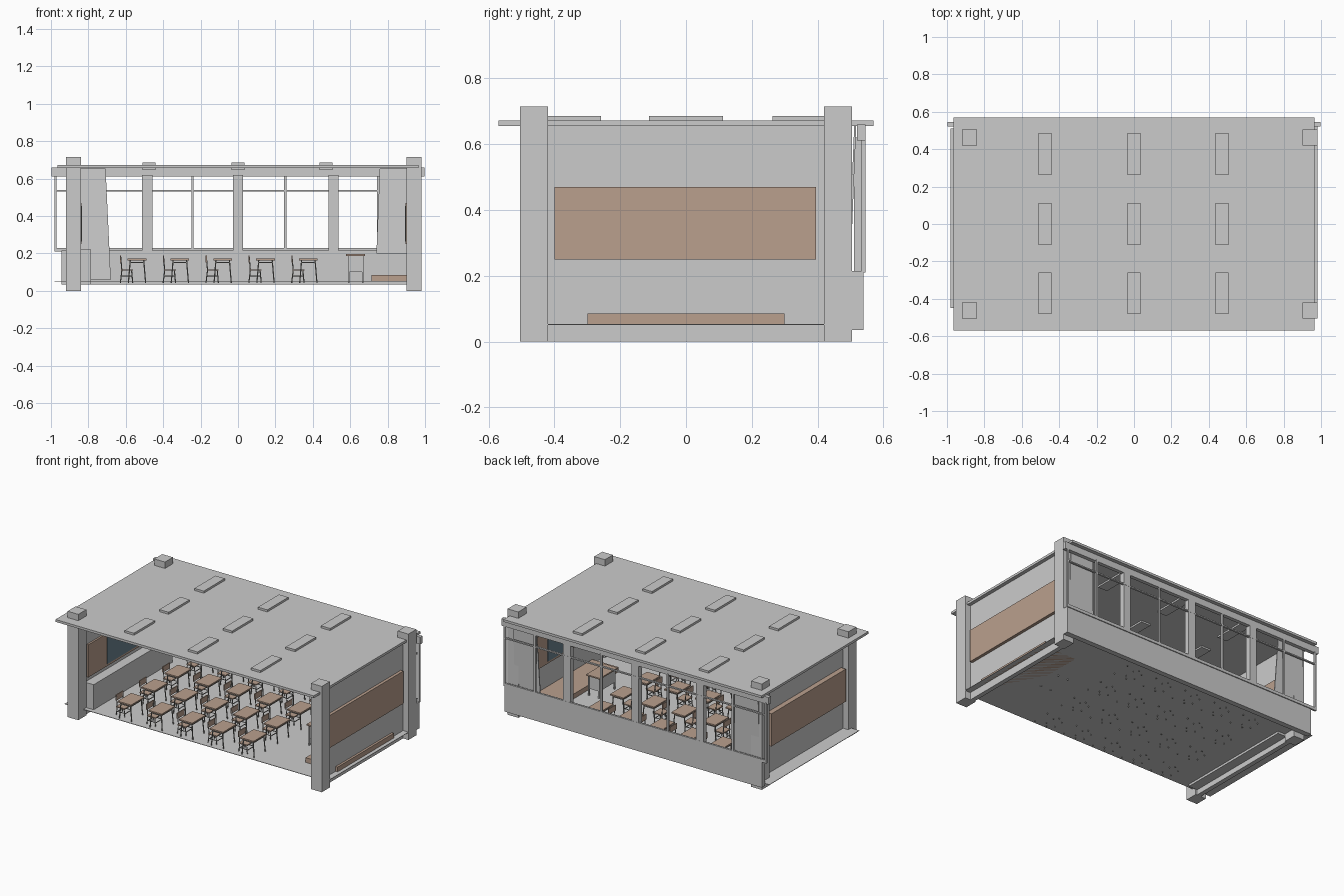
import bpy, bmesh
from mathutils import Vector, Matrix

if "Cube" in bpy.data.objects:
    bpy.data.objects.remove(bpy.data.objects["Cube"])


def material(name, rgb):
    m = bpy.data.materials.new(name)
    m.diffuse_color = (*rgb, 1)
    m.use_nodes = True
    m.node_tree.nodes["Principled BSDF"].inputs["Base Color"].default_value = m.diffuse_color
    return m


WOOD = material("wood", (0.49, 0.35, 0.27))
SLATE = material("slate", (0.15, 0.23, 0.28))
STEEL = material("dark_steel", (0.3, 0.3, 0.28))


def add_box(bm, x0, x1, y0, y1, z0, z1):
    mat = Matrix.Translation(((x0 + x1) / 2, (y0 + y1) / 2, (z0 + z1) / 2)) @ \
        Matrix.Diagonal((x1 - x0, y1 - y0, z1 - z0, 1))
    bmesh.ops.create_cube(bm, size=1, matrix=mat)


def add_bar(bm, p, q, r=0.003):
    p, q = Vector(p), Vector(q)
    d = q - p
    rot = d.to_track_quat('Z', 'Y').to_matrix().to_4x4()
    bmesh.ops.create_cone(bm, cap_ends=True, segments=6, radius1=r, radius2=r,
                          depth=d.length, matrix=Matrix.Translation((p + q) / 2) @ rot)


def make_mesh(name, boxes=(), bars=(), mat=None):
    bm = bmesh.new()
    for b in boxes:
        add_box(bm, *b)
    for b in bars:
        add_bar(bm, *b)
    me = bpy.data.meshes.new(name)
    bm.to_mesh(me)
    bm.free()
    if mat:
        me.materials.append(mat)
    return me


def place(name, me, loc=(0, 0, 0)):
    ob = bpy.data.objects.new(name, me)
    ob.location = loc
    bpy.context.collection.objects.link(ob)
    return ob


def part(name, boxes=(), bars=(), mat=None):
    return place(name, make_mesh(name, boxes, bars, mat))


# corner columns, floor and roof
part("columns", [(x, x + 0.08, y, y + 0.085, 0, 0.715)
                 for x in (-0.92, 0.9) for y in (-0.505, 0.42)])
part("floor", [(-0.98, 0.98, -0.45, 0.51, 0.050, 0.053)])
part("roof", [(-0.965, 0.965, -0.57, 0.57, 0.656, 0.672)])
part("ceiling_lights", [(x - 0.035, x + 0.035, y - 0.112, y + 0.112, 0.645, 0.686)
                        for x in (-0.475, 0, 0.47) for y in (-0.37, 0, 0.375)])

# side walls with boards
part("right_wall", [(0.91, 0.94, -0.45, 0.45, 0, 0.67)])
part("left_wall", [(-0.88, -0.85, -0.45, 0.45, 0, 0.67)])
part("right_board", [(0.895, 0.96, -0.4, 0.395, 0.25, 0.47)], mat=WOOD)
part("left_board", [(-0.915, -0.838, -0.4, 0.395, 0.25, 0.47)], mat=WOOD)
part("right_slate", [(0.892, 0.9, -0.2, 0.2, 0.265, 0.455)], mat=SLATE)
part("left_slate", [(-0.845, -0.835, -0.2, 0.2, 0.265, 0.455)], mat=SLATE)
part("podium", [(0.715, 0.955, -0.3, 0.3, 0.05, 0.085)], mat=WOOD)
part("low_cabinet", [(-0.85, -0.785, -0.42, 0.42, 0.035, 0.222)])

# window wall
part("window_sill_wall", [(-0.945, 0.98, 0.505, 0.54, 0.035, 0.215)])
part("window_header", [(-0.998, 0.998, 0.52, 0.545, 0.612, 0.66)])
part("window_posts", [(x - 0.027, x + 0.027, 0.51, 0.545, 0.21, 0.62)
                      for x in (-0.485, 0, 0.51)])
part("window_frame",
     [(x - 0.006, x + 0.006, 0.533, 0.546, 0.21, 0.62)
      for x in (-0.976, -0.73, -0.243, 0.253, 0.75, 0.976)] +
     [(-0.982, 0.982, 0.533, 0.546, 0.21, 0.23),
      (-0.982, 0.982, 0.533, 0.546, 0.53, 0.538)])


# curtains: thin slabs that lean inward and flare at the free edge
def curtain(name, x_fix, x_top, x_bot, z_bot):
    me = make_mesh(name, [(0, 1, -0.003, 0.003, 0, 1)])
    for v in me.vertices:
        top = v.co.z > 0.5
        free = x_top if top else x_bot
        z = 0.655 if top else z_bot
        v.co = (free if v.co.x > 0.5 else x_fix, v.co.y + 0.512 + (z - 0.6) * 0.04, z)
    return place(name, me)


curtain("left_curtain", -0.9, -0.708, -0.68, 0.06)
right_curtain = curtain("right_curtain", -0.93, -0.758, -0.74, 0.2)
right_curtain.data.transform(Matrix.Scale(-1, 4, (1, 0, 0)))
right_curtain.data.flip_normals()

# pupil desk
desk_top = make_mesh("desk_top", [(-0.05, 0.05, -0.072, 0.072, 0.163, 0.172)], mat=WOOD)
desk_legs = make_mesh("desk_legs", [(-0.04, 0.04, -0.06, 0.06, 0.15, 0.155)], [
    ((sx * 0.036, sy * 0.055, 0.165), (sx * 0.046, sy * 0.06, 0.043), 0.0035)
    for sx in (-1, 1) for sy in (-1, 1)], STEEL)

# chair, back rest toward -x
chair_wood = make_mesh("chair_seat", [(-0.03, 0.034, -0.038, 0.038, 0.108, 0.115),
                                      (-0.036, -0.03, -0.038, 0.038, 0.152, 0.19)], mat=WOOD)
bars = []
for s in (-1, 1):
    y = s * 0.033
    bars += [((-0.026, y, 0.11), (-0.034, y, 0.043)), ((0.026, y, 0.11), (0.032, y, 0.043)),
             ((-0.026, y, 0.11), (-0.032, y, 0.18)), ((-0.03, y, 0.08), (0.028, y, 0.08))]
for x in (-0.03, 0.029):
    bars.append(((x, -0.033, 0.075), (x, 0.033, 0.075)))
chair_legs = make_mesh("chair_legs", bars=bars, mat=STEEL)

# rows of seats
for i in range(5):
    for j in range(4):
        x, y = -0.54 + 0.229 * i, -0.37 + 0.25 * j
        place("desk_top", desk_top, (x, y, 0))
        place("desk_legs", desk_legs, (x, y, 0))
        place("chair_seat", chair_wood, (x - 0.055, y, 0))
        place("chair_legs", chair_legs, (x - 0.055, y, 0))

# teaching desk
part("teaching_desk_top", [(0.578, 0.68, -0.095, 0.095, 0.187, 0.196)], mat=WOOD)
part("teaching_desk_body",
     [(0.588, 0.67, y, y + 0.006, 0.1, 0.19) for y in (-0.085, 0.079)] +
     [(0.588, 0.594, -0.085, 0.085, 0.1, 0.19)] +
     [(x, x + 0.008, y, y + 0.008, 0.043, 0.19)
      for x in (0.588, 0.663) for y in (-0.086, 0.078)])
